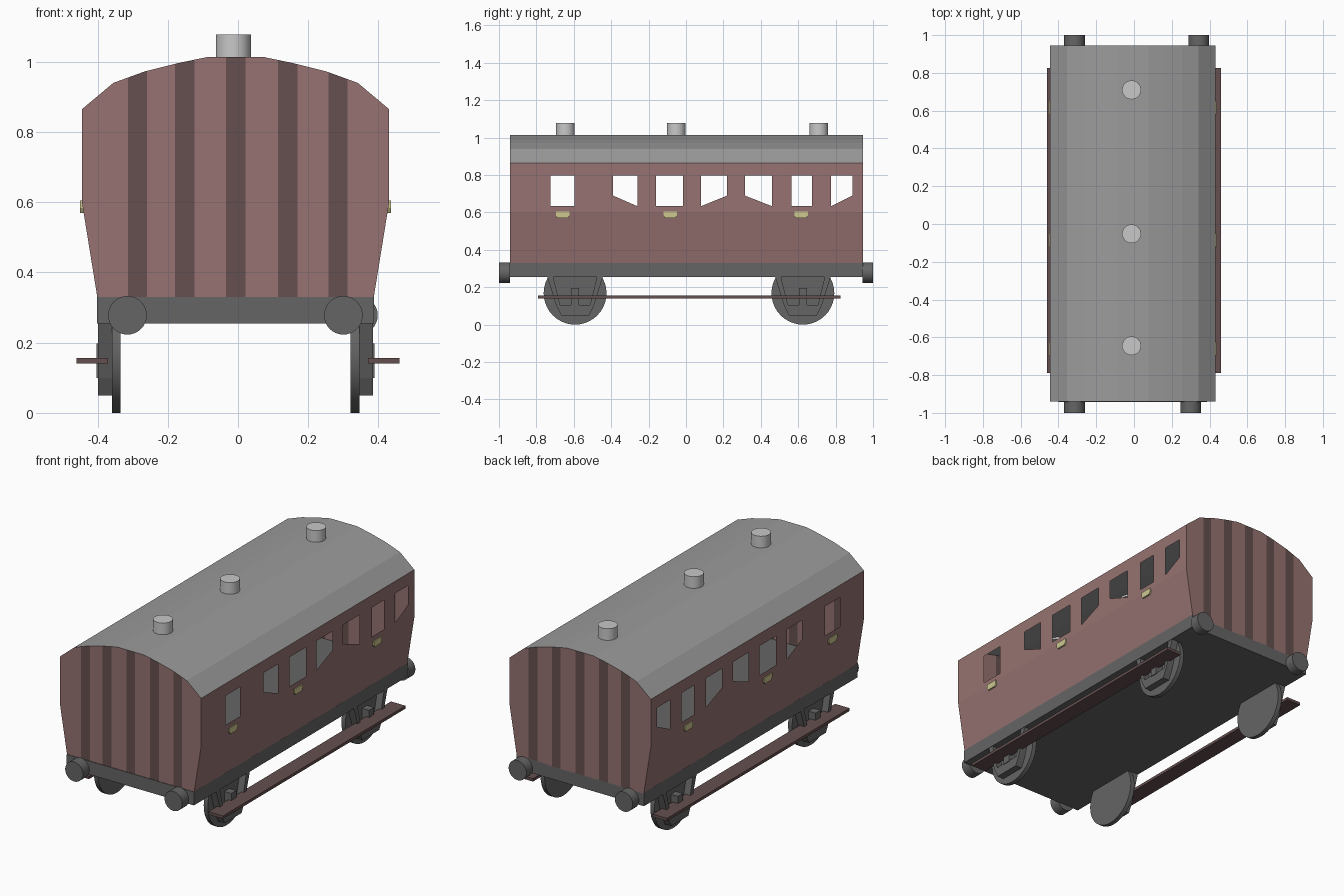
import bpy, bmesh, math
from mathutils import Vector, Matrix

if "Cube" in bpy.data.objects:
    bpy.data.objects.remove(bpy.data.objects["Cube"])

CX = -0.007            # centre line of the coach
Y0, Y1 = -0.94, 0.945  # ends of the body
FLOOR, WAIST, EAVES = 0.325, 0.60, 0.865
HALF = 0.4375


def material(name, rgb):
    m = bpy.data.materials.new(name)
    m.diffuse_color = (*rgb, 1)
    m.use_nodes = True
    m.node_tree.nodes["Principled BSDF"].inputs["Base Color"].default_value = m.diffuse_color
    return m


MAROON = material("dull maroon", (0.305, 0.171, 0.165))
DARK = material("dark maroon", (0.130, 0.080, 0.078))
ROOF = material("roof grey", (0.33, 0.33, 0.33))
VENT = material("pale grey", (0.58, 0.58, 0.58))
IRON = material("iron grey", (0.130, 0.130, 0.130))
BRASS = material("pale brass", (0.62, 0.58, 0.28))


def finish(bm, name, *mats, smooth=False):
    me = bpy.data.meshes.new(name)
    bm.to_mesh(me)
    bm.free()
    ob = bpy.data.objects.new(name, me)
    bpy.context.collection.objects.link(ob)
    for m in mats:
        me.materials.append(m)
    if smooth:
        bpy.ops.object.select_all(action='DESELECT')
        ob.select_set(True)
        bpy.context.view_layer.objects.active = ob
        bpy.ops.object.shade_smooth_by_angle(angle=math.radians(35))
    return ob


def face_outward(bm):
    bmesh.ops.remove_doubles(bm, verts=bm.verts, dist=1e-5)
    bm.normal_update()
    centre = Vector((CX, 0, 0.6))
    for f in bm.faces:
        if f.normal.dot(f.calc_center_median() - centre) < 0:
            f.normal_flip()


def add_face(bm, pts):
    return bm.faces.new([bm.verts.new(p) for p in pts])


def box(name, lo, hi, mat):
    bm = bmesh.new()
    bmesh.ops.create_cube(bm, size=1)
    for v in bm.verts:
        v.co = [(a + b) / 2 + c * (b - a) for a, b, c in zip(lo, hi, v.co)]
    return finish(bm, name, mat)


def cylinder(name, centre, radius, depth, axis, mat, sides=32):
    bm = bmesh.new()
    bmesh.ops.create_cone(bm, cap_ends=True, segments=sides,
                          radius1=radius, radius2=radius, depth=depth)
    turn = Vector((0, 0, 1)).rotation_difference(Vector(axis)).to_matrix().to_4x4()
    bm.transform(Matrix.Translation(centre) @ turn)
    return finish(bm, name, mat, smooth=True)


def side_prism(name, profile, xa, xb, mat):
    """Extrude a (y, z) outline from xa to xb."""
    bm = bmesh.new()
    f = add_face(bm, [(xa, y, z) for y, z in profile])
    moved = bmesh.ops.extrude_face_region(bm, geom=[f])['geom']
    bmesh.ops.translate(bm, vec=(xb - xa, 0, 0),
                        verts=[g for g in moved if isinstance(g, bmesh.types.BMVert)])
    bmesh.ops.recalc_face_normals(bm, faces=bm.faces)
    return finish(bm, name, mat)


# Roof arc and end outline
half_arc = [(HALF, EAVES), (0.348, 0.94), (0.26, 0.972), (0.165, 0.996), (0.083, 1.013)]
arc = [(CX + x, z) for x, z in half_arc] + [(CX - x, z) for x, z in reversed(half_arc)]
outline = [(CX - 0.393, FLOOR), (CX + 0.393, FLOOR), (CX + HALF, WAIST)] + arc + [(CX - HALF, WAIST)]

bm = bmesh.new()
for (xa, za), (xb, zb) in zip(arc, arc[1:]):
    add_face(bm, [(xa, Y0, za), (xb, Y0, zb), (xb, Y1, zb), (xa, Y1, za)])
face_outward(bm)
finish(bm, "roof", ROOF)

# Striped end walls
stripes = [-0.286, -0.152, -0.006, 0.142, 0.285]
for name, y in (("front_end", Y0), ("back_end", Y1)):
    bm = bmesh.new()
    add_face(bm, [(x, y, z) for x, z in outline])
    for s in stripes:
        for edge in (s - 0.0275, s + 0.0275):
            bmesh.ops.bisect_plane(bm, geom=bm.verts[:] + bm.edges[:] + bm.faces[:],
                                   plane_co=(edge, 0, 0), plane_no=(1, 0, 0))
    face_outward(bm)
    for f in bm.faces:
        x = f.calc_center_bounds().x
        f.material_index = int(any(abs(x - s) < 0.0275 for s in stripes))
    finish(bm, name, MAROON, DARK)

# Side walls with window openings: y start, y end, sill height at each edge
SILL, SLANT, HEAD = 0.633, 0.69, 0.797
windows = [(-0.725, -0.595, SILL, SILL), (-0.39, -0.26, SLANT, SILL),
           (-0.16, -0.015, SILL, SILL), (0.08, 0.22, SILL, SLANT),
           (0.315, 0.46, SLANT, SILL), (0.565, 0.675, SILL, SILL),
           (0.775, 0.89, SILL, SLANT)]
columns, y = [], Y0
for w in windows:
    columns += [(y, w[0], None, None), w]
    y = w[1]
columns.append((y, Y1, None, None))

for side, label in ((1, "right"), (-1, "left")):
    bm = bmesh.new()
    xt, xl = CX + side * HALF, CX + side * 0.393
    for a, b, sa, sb in columns:
        add_face(bm, [(xl, a, FLOOR), (xl, b, FLOOR), (xt, b, WAIST), (xt, a, WAIST)])
        if sa is None:
            add_face(bm, [(xt, a, WAIST), (xt, b, WAIST), (xt, b, EAVES), (xt, a, EAVES)])
        else:
            add_face(bm, [(xt, a, WAIST), (xt, b, WAIST), (xt, b, sb), (xt, a, sa)])
            add_face(bm, [(xt, a, HEAD), (xt, b, HEAD), (xt, b, EAVES), (xt, a, EAVES)])
    face_outward(bm)
    finish(bm, label + "_wall", MAROON)

    # Door handles
    for y in (-0.66, -0.085, 0.615):
        grip = [(y - 0.036, 0.605), (y - 0.036, 0.583), (y - 0.028, 0.57),
                (y + 0.028, 0.57), (y + 0.036, 0.583), (y + 0.036, 0.605)]
        side_prism(label + "_door_handle", grip, xt - side * 0.004, xt + side * 0.005, BRASS)

    # Footboard
    xs = sorted((side * 0.37, side * 0.46))
    box(label + "_footboard", (xs[0], -0.79, 0.141), (xs[1], 0.825, 0.157), DARK)

    # Wheels, axle guards and axle boxes
    for y in (-0.593, 0.625):
        cylinder(label + "_wheel", (CX + side * 0.34, y, 0.168), 0.168, 0.025,
                 (1, 0, 0), IRON, 40)
        guard = [(-0.15, 0.26), (-0.10, 0.10), (-0.075, 0.05), (0.075, 0.05),
                 (0.10, 0.10), (0.15, 0.26), (0.118, 0.26), (0.08, 0.105),
                 (-0.08, 0.105), (-0.118, 0.26)]
        side_prism(label + "_axle_guard", [(y + p, z) for p, z in guard],
                   CX + side * 0.352, CX + side * 0.392, IRON)
        xs = sorted((CX + side * 0.345, CX + side * 0.396))
        box(label + "_axle_box", (xs[0], y - 0.022, 0.10), (xs[1], y + 0.022, 0.197), IRON)

# Underframe, whose top is the floor
box("underframe", (CX - 0.394, Y0 - 0.003, 0.255), (CX + 0.394, Y1, 0.33), IRON)

# Buffers
for name, x, ya, yb in (("front_left_buffer", -0.315, -1.0, Y0), ("front_right_buffer", 0.30, -1.0, Y0),
                        ("back_left_buffer", -0.315, Y1, 1.0), ("back_right_buffer", 0.343, Y1, 1.0)):
    cylinder(name, (x, (ya + yb) / 2, 0.278), 0.055, yb - ya, (0, 1, 0), IRON)

# Roof vents
for y in (-0.645, -0.052, 0.71):
    cylinder("roof_vent", (-0.013, y, 1.04), 0.05, 0.076, (0, 0, 1), VENT)
